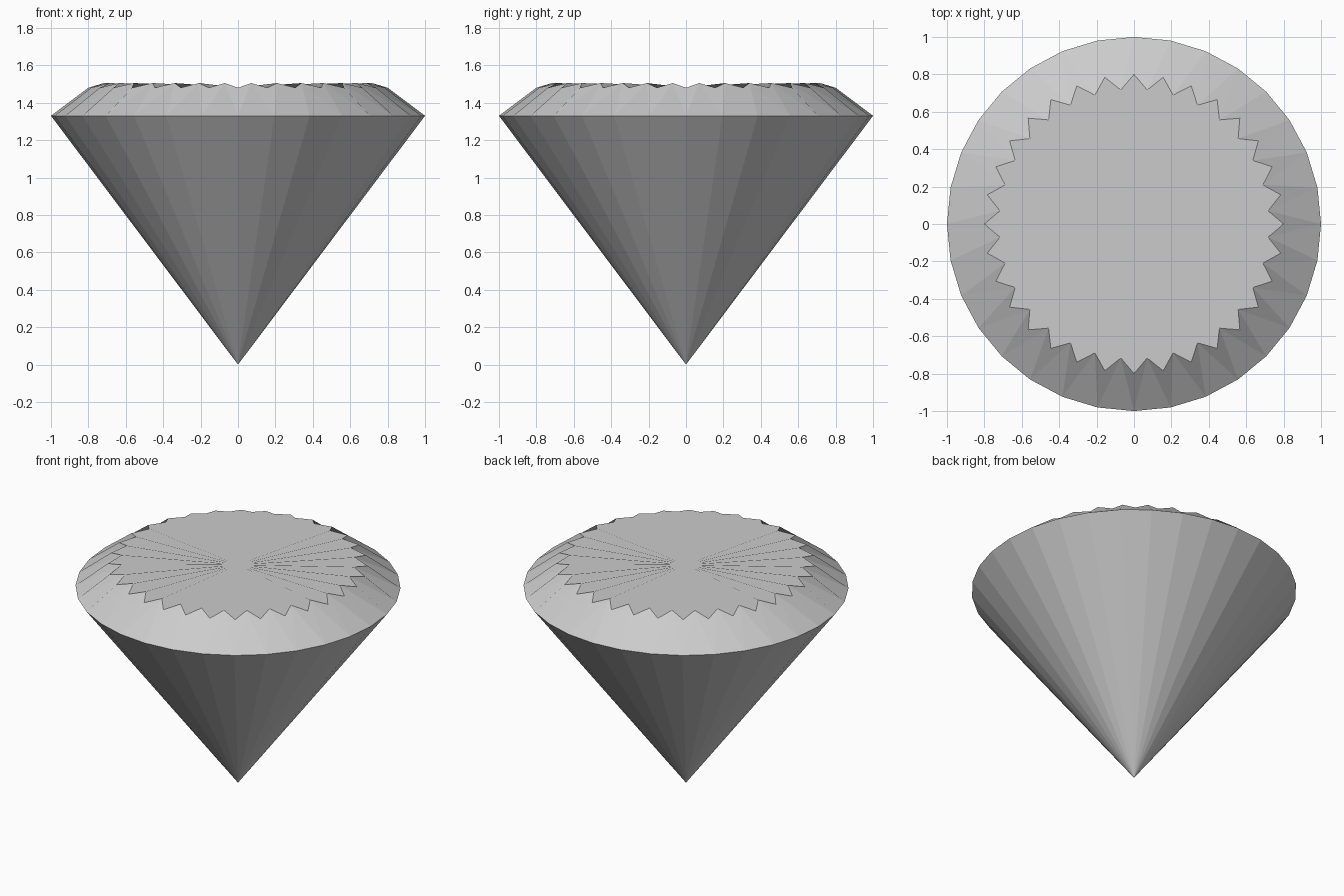
import bpy, bmesh, math

if "Cube" in bpy.data.objects:
    bpy.data.objects.remove(bpy.data.objects["Cube"])

SEG = 32
STEP = 2 * math.pi / SEG
bm = bmesh.new()


def ring(radius, z, offset=0.0):
    """Ring of vertices; offset is a fraction of one segment."""
    return [bm.verts.new((radius * math.cos((i + offset) * STEP),
                          radius * math.sin((i + offset) * STEP), z))
            for i in range(SEG)]


culet = bm.verts.new((0, 0, 0))
table_centre = bm.verts.new((0, 0, 1.48))
girdle = ring(1.0, 1.33)
tips = ring(0.8, 1.48)             # outward points of the zigzag table edge
notches = ring(0.72, 1.505, 0.5)   # inward, slightly raised points

for i in range(SEG):
    j = (i + 1) % SEG
    # pavilion facet
    bm.faces.new((culet, girdle[j], girdle[i]))
    # crown: one triangle per girdle edge, one kite per girdle corner
    bm.faces.new((girdle[i], girdle[j], notches[i]))
    bm.faces.new((girdle[i], notches[i], tips[i], notches[i - 1]))
    # table: folded kite from the centre to each tip
    bm.faces.new((table_centre, notches[i - 1], tips[i], notches[i]))

mesh = bpy.data.meshes.new("cut_gem")
bm.to_mesh(mesh)
bm.free()
gem = bpy.data.objects.new("cut_gem", mesh)
bpy.context.collection.objects.link(gem)
